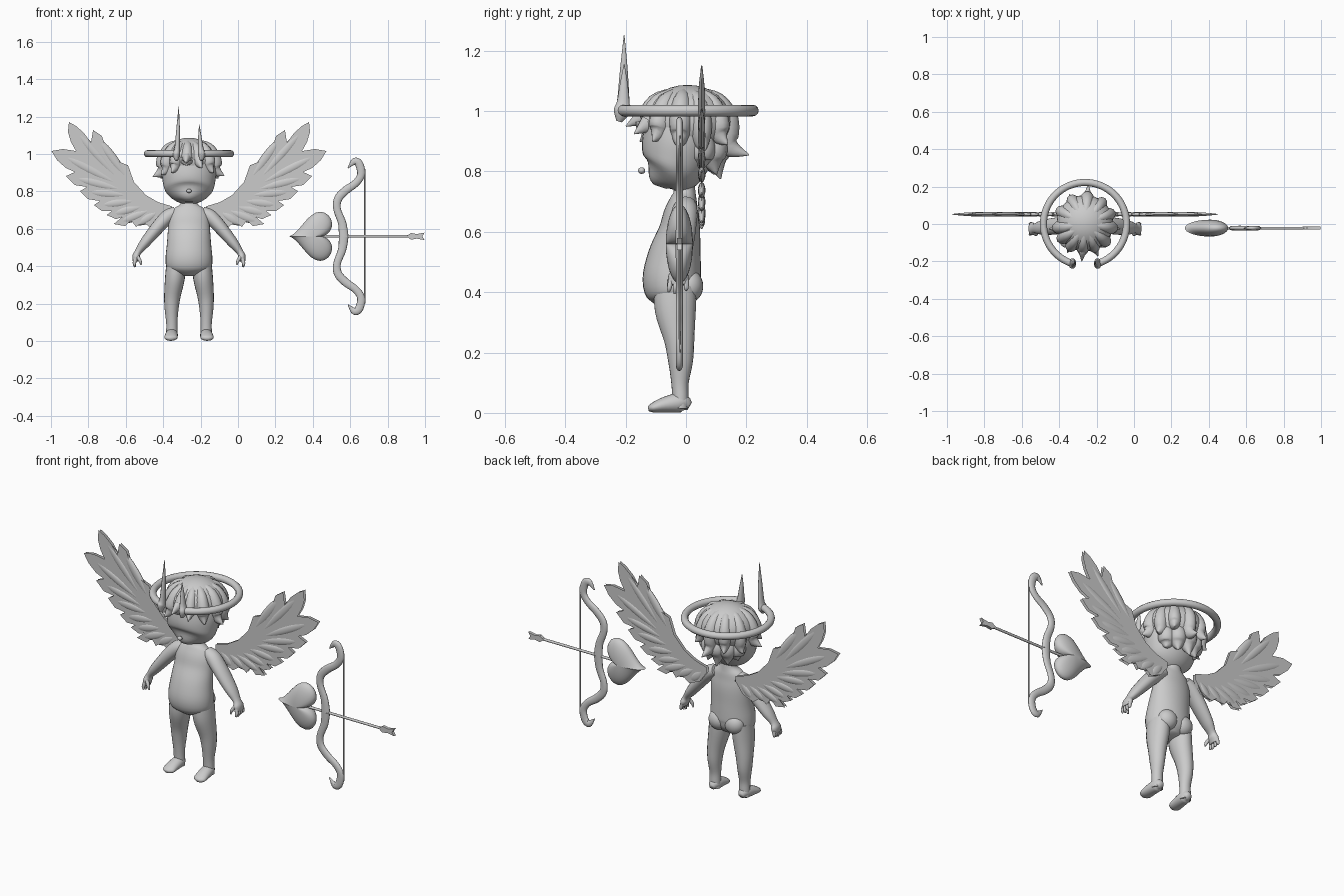
import bpy, bmesh, math
from mathutils import Vector

CX = -0.262  # centre line of the figure
grey = bpy.data.materials.new("plain_grey")
grey.diffuse_color = (0.6, 0.6, 0.6, 1)


def finish(name, bm, loc, mirror, angle=60):
    me = bpy.data.meshes.new(name)
    bm.to_mesh(me)
    bm.free()
    me.materials.append(grey)
    me.shade_smooth()
    me.set_sharp_from_angle(angle=math.radians(angle))
    ob = bpy.data.objects.new(name, me)
    ob.location = loc
    bpy.context.collection.objects.link(ob)
    if mirror:
        mod = ob.modifiers.new("mirror", 'MIRROR')
        mod.use_axis = [a in mirror for a in "xyz"]
    return ob


def skin(name, rings, loc=(CX, 0, 0), mirror="", angle=60):
    """Join equal-length rings into a capped tube."""
    bm = bmesh.new()
    vs = [[bm.verts.new(p) for p in r] for r in rings]
    n = len(vs[0])
    for r0, r1 in zip(vs, vs[1:]):
        for i in range(n):
            j = (i + 1) % n
            bm.faces.new((r0[i], r0[j], r1[j], r1[i]))
    bm.faces.new(vs[0][::-1])
    bm.faces.new(vs[-1])
    bmesh.ops.recalc_face_normals(bm, faces=bm.faces)
    return finish(name, bm, loc, mirror, angle)


def spline(pts, steps):
    """Smooth curve through points of (x, y, z, radius a, radius b)."""
    out = []
    last = len(pts) - 1
    for i in range(last):
        p = [pts[max(i - 1, 0)], pts[i], pts[i + 1], pts[min(i + 2, last)]]
        for k in range(steps):
            t = k / steps
            out.append([0.5 * (2 * b + (c - a) * t + (2 * a - 5 * b + 4 * c - d) * t * t
                               + (3 * b - a - 3 * c + d) * t ** 3)
                        for a, b, c, d in zip(*p)])
    return out + [list(pts[-1])]


def sweep(name, pts, n=(0, 1, 0), loc=(CX, 0, 0), mirror="", sides=20, steps=4):
    """Sweep an ellipse along a path; n points along radius b."""
    pts = spline(pts, steps)
    n = Vector(n)
    rings = []
    for i, p in enumerate(pts):
        t = Vector(pts[min(i + 1, len(pts) - 1)][:3]) - Vector(pts[max(i - 1, 0)][:3])
        u = t.cross(n).normalized()
        v = u.cross(t).normalized()
        a, b = max(p[3], 0.001), max(p[4], 0.001)
        rings.append([Vector(p[:3]) + u * a * math.cos(w) + v * b * math.sin(w)
                      for w in (math.tau * k / sides for k in range(sides))])
    return skin(name, rings, loc, mirror)


def ball(name, c, r, mirror=""):
    bm = bmesh.new()
    bmesh.ops.create_uvsphere(bm, u_segments=24, v_segments=16, radius=1)
    for v in bm.verts:
        v.co = Vector([c[i] + v.co[i] * r[i] for i in range(3)])
    finish(name, bm, (CX, 0, 0), mirror)


# Torso with belly and neck
sweep("torso", [(0, -.035, .355, .05, .05), (0, -.04, .39, .115, .085), (0, -.047, .44, .125, .097),
                (0, -.038, .52, .118, .088), (0, -.022, .6, .112, .07), (0, -.016, .66, .106, .058),
                (0, -.008, .705, .085, .045), (0, -.005, .735, .045, .036), (0, -.01, .79, .04, .035)],
      sides=32)
ball("buttock", (-.05, .01, .42), (.055, .047, .055), "x")

# Legs and feet
sweep("leg", [(-.07, -.035, .42, .05, .07), (-.075, -.035, .34, .053, .068), (-.089, -.022, .24, .044, .05),
              (-.093, -.018, .17, .037, .041), (-.092, -.02, .1, .03, .029), (-.092, -.018, .05, .03, .027),
              (-.092, -.018, .015, .03, .026)], mirror="x")
sweep("foot", [(-.092, .012, .022, .015, .014), (-.092, -.015, .034, .031, .032),
               (-.095, -.07, .027, .035, .026), (-.097, -.11, .017, .033, .016),
               (-.097, -.125, .014, .012, .008)], n=(0, 0, 1), mirror="x")

# Arms, hands and fingers
sweep("arm", [(-.07, 0, .69, .03, .035), (-.11, -.004, .668, .038, .043), (-.15, -.01, .628, .037, .045),
              (-.195, -.015, .575, .033, .043), (-.24, -.02, .52, .027, .036), (-.272, -.024, .477, .018, .025),
              (-.283, -.025, .452, .02, .034), (-.289, -.025, .425, .013, .03)], mirror="x")
for k in range(4):
    y = -.05 + k * .017
    sweep("finger", [(-.287, y, .44, .01, .009), (-.292, y * 1.1, .415, .009, .008),
                     (-.288, y * 1.15, .395 + .006 * abs(k - 1), .004, .004)], mirror="x", sides=10)
sweep("thumb", [(-.278, -.045, .455, .01, .01), (-.262, -.055, .43, .009, .009),
                (-.255, -.055, .408, .004, .004)], mirror="x", sides=10)

# Head and nose
sweep("head", [(0, -.085, .749, .02, .02), (0, -.078, .765, .062, .055), (0, -.052, .8, .122, .097),
               (0, -.033, .85, .14, .117), (0, -.02, .92, .145, .122), (0, -.01, 1, .125, .115),
               (0, 0, 1.06, .05, .05)], sides=32)
ball("nose", (0, -.147, .803), (.014, .012, .011))

# Hair: a cap plus locks fanned round the crown
ball("hair_cap", (0, .005, .965), (.152, .15, .122))
# (angle, tip reach, tip height, thickness)
locks = [(-95, .2, .95, .042), (-68, .185, .925, .04), (-122, .18, .9, .042), (-40, .172, .9, .045),
         (-148, .175, .89, .045), (-8, .19, .885, .048), (-172, .195, .88, .048), (22, .17, .87, .045),
         (52, .175, .89, .045), (85, .21, .855, .048), (118, .18, .88, .045), (152, .17, .87, .045)]
for deg, reach, tip, r in locks:
    c, s = math.cos(math.radians(deg)), math.sin(math.radians(deg))
    path = [(.03, 1.06, .02), (.095, 1.025, r * .85), (.128, .965, r), (.14, tip + .03, r * .75),
            (reach, tip, .002)]
    sweep("hair_lock", [(d * c, d * s, z, q, q * .8) for d, z, q in path],
          n=(-s, c, 0), sides=12)
# Lower back locks
for deg, tip in [(30, .81), (62, .79), (95, .775), (125, .79), (152, .81)]:
    c, s = math.cos(math.radians(deg)), math.sin(math.radians(deg))
    path = [(.09, .94, .03), (.105, .88, .045), (.1, .835, .035), (.115, tip, .002)]
    sweep("nape_lock", [(d * c, d * s, z, q, q) for d, z, q in path], n=(-s, c, 0), sides=12)

# Open halo ring with two upright horns at the front
ring = []
for k in range(41):
    w = math.radians(-74 + 328 * k / 40)
    ring.append((.222 * math.cos(w), .222 * math.sin(w), 1.002, .019, .019))
sweep("halo", ring, n=(0, 0, 1), sides=12, steps=2)
for name, side, top in (("tall_horn", -1, 1.253), ("short_horn", 1, 1.157)):
    sweep(name, [(side * .066, -.222, .966, .008, .01), (side * .068, -.213, .998, .02, .028),
                 (side * .063, -.208, 1.03, .015, .022),
                 (side * .058, -.206, (1.03 + top) / 2, .009, .013),
                 (side * .055, -.205, top, .001, .001)], sides=10)

# Feathered wings: outline raised into a thin pillow, mirrored to both faces and sides
outline = [(-.09, .72), (-.166, .743), (-.23, .78), (-.294, .85), (-.326, .94), (-.412, .973), (-.444, 1.027),
           (-.465, 1.096), (-.513, 1.128), (-.524, 1.059), (-.561, 1.112), (-.604, 1.15), (-.642, 1.171),
           (-.647, 1.118), (-.631, 1.064), (-.604, 1.016), (-.674, 1.027), (-.735, 1.016), (-.706, .968),
           (-.658, .925), (-.61, .904), (-.658, .882), (-.61, .834), (-.545, .824), (-.583, .802),
           (-.54, .759), (-.476, .749), (-.508, .727), (-.465, .695), (-.412, .695), (-.44, .674),
           (-.39, .652), (-.358, .663), (-.402, .626), (-.342, .615), (-.31, .647), (-.283, .61),
           (-.25, .64), (-.2, .602), (-.134, .63), (-.09, .69)]
bm = bmesh.new()
face = bm.faces.new([bm.verts.new((x, 0, z)) for x, z in outline])
bm.normal_update()
bmesh.ops.inset_region(bm, faces=[face], thickness=.007, depth=.008, use_even_offset=False)
finish("wing", bm, (CX, .052, 0), "xy", 50)
# Raised feathers running out to the tips
feathers = [(-.33, .87, -.5, 1.1), (-.38, .87, -.63, 1.15), (-.38, .84, -.71, 1.01), (-.36, .81, -.64, .88),
            (-.33, .78, -.565, .8), (-.29, .75, -.49, .725), (-.25, .72, -.425, .675),
            (-.21, .7, -.385, .63), (-.17, .69, -.28, .62), (-.12, .69, -.2, .61)]
for x0, z0, x1, z1 in feathers:
    def at(f, a, b):
        return (x0 + (x1 - x0) * f, 0, z0 + (z1 - z0) * f, a, b)
    sweep("feather", [at(0, .008, .007), at(.35, .024, .012), at(.7, .022, .011), at(1, .002, .002)],
          loc=(CX, .052, 0), mirror="x", sides=10, steps=3)

# Recurve bow, upper half mirrored downward, with its string
BOW = (0, -.022, .56)
sweep("bow", [(.565, 0, 0, .026, .013), (.557, 0, .07, .022, .012), (.53, 0, .145, .02, .012),
              (.535, 0, .2, .022, .012), (.575, 0, .245, .022, .012), (.63, 0, .285, .02, .012),
              (.658, 0, .33, .021, .012), (.648, 0, .385, .022, .012), (.622, 0, .4, .019, .011),
              (.588, 0, .365, .002, .003)], loc=BOW, mirror="z", sides=14, steps=5)
sweep("bowstring", [(.678, 0, -.36, .003, .003), (.678, 0, .36, .003, .003)], loc=BOW, sides=8, steps=1)

# Arrow: shaft, flat tail fletching and heart-shaped head
sweep("arrow_shaft", [(.43, 0, 0, .007, .007), (.985, 0, 0, .007, .007)], loc=BOW, sides=12, steps=1)
tail = [(.9, 0), (.925, .018), (.955, .012), (.998, .02), (.985, 0)]
tail += [(x, -z) for x, z in tail[-2:0:-1]]
skin("arrow_fletching", [[(x, y, z) for x, z in tail] for y in (-.008, .008)], loc=BOW, angle=30)
rings = []
for k in range(17):
    phi = math.pi * (.01 + .98 * k / 16)
    s = math.sin(phi)
    ring = []
    for j in range(40):
        t = math.tau * j / 40
        h = 13 * math.cos(t) - 5 * math.cos(2 * t) - 2 * math.cos(3 * t) - math.cos(4 * t)
        ring.append((.408 + s * h * .008, .045 * math.cos(phi), s * .0082 * 16 * math.sin(t) ** 3))
    rings.append(ring)
skin("heart_arrowhead", rings, loc=BOW)
